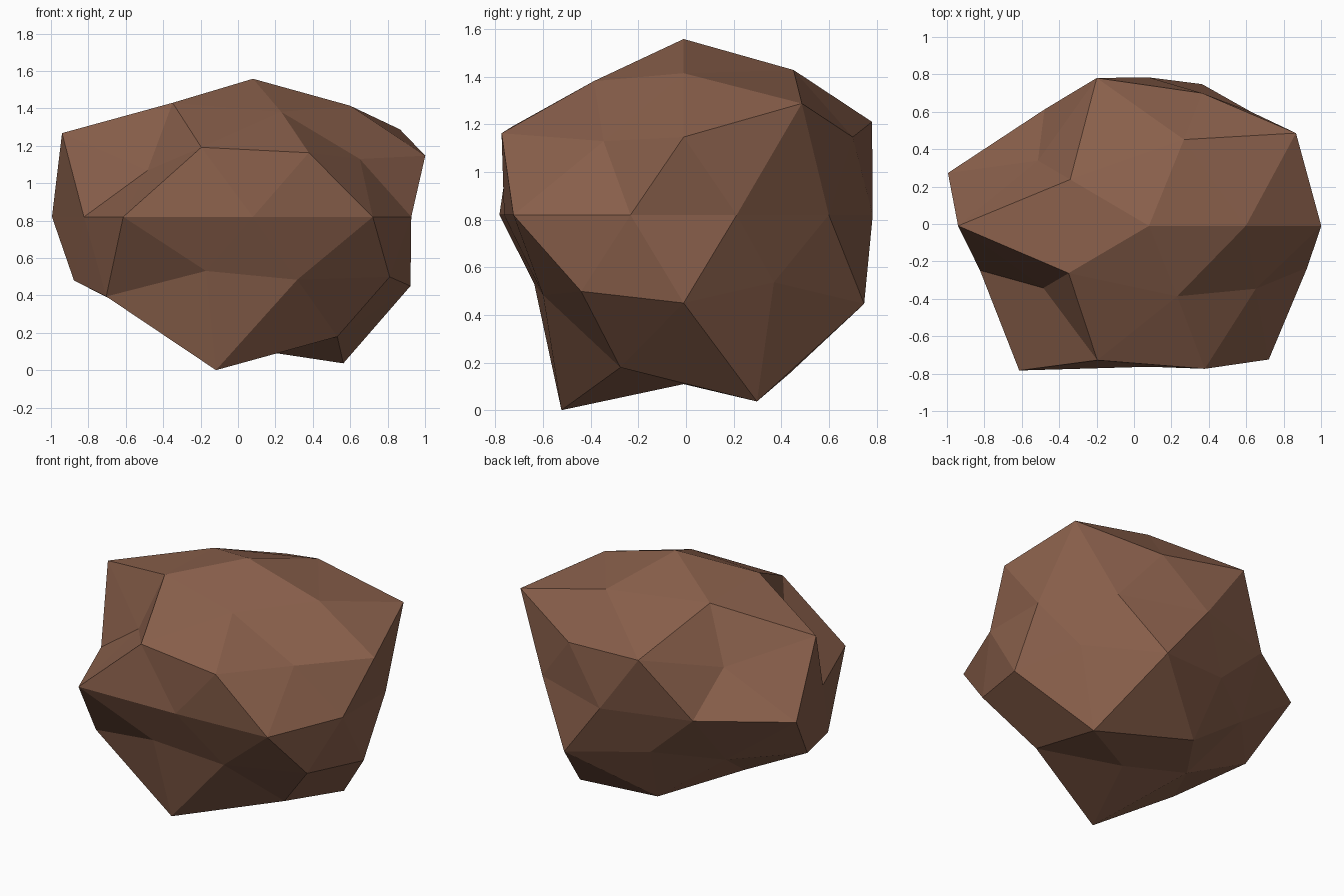
import bpy
import bmesh
import math
from mathutils import Vector

default_cube = bpy.data.objects.get("Cube")
if default_cube:
    bpy.data.objects.remove(default_cube, do_unlink=True)

# Single matte brown for the whole stone
brown = bpy.data.materials.new("earth_brown")
brown.use_nodes = True
colour = (0.25, 0.115, 0.07, 1.0)
brown.diffuse_color = colour
shader = next(n for n in brown.node_tree.nodes if n.type == "BSDF_PRINCIPLED")
shader.inputs["Base Color"].default_value = colour
shader.inputs["Roughness"].default_value = 0.9

# Bulge of each ring of the sphere, from the crown down, each ring going round from +x
RINGS = [
    [1.04],
    [0.985, 1.09, 0.99, 1.01, 0.93],
    [1.2, 1.1, 1.2, 1.05, 0.83],
    [1.03, 1.03, 0.82, 0.78, 1.08],
    [0.89, 0.93, 0.98, 0.95, 1.13, 0.95, 1.18, 0.93, 1.09, 0.89],
    [0.89, 0.9, 1.07, 0.91, 1.01],
    [0.99, 1.08, 0.9, 1.14, 0.9],
    [1.23, 1.1, 0.95, 1.34, 1.06],
    [1.0],
]

# Small sideways shifts of the most pronounced corners: (ring, position) -> offset
NUDGES = {
    (1, 1): (0.01, 0.02, -0.05),
    (2, 0): (-0.04, 0.01, 0.02),
    (2, 1): (0.01, 0.07, -0.02),
    (2, 3): (0, -0.03, -0.02),
    (3, 4): (0, -0.02, 0),
    (6, 1): (0, 0.05, 0.03),
    (7, 0): (-0.04, 0, -0.04),
    (7, 3): (0.02, 0.03, -0.01),
}

CENTRE = Vector((0.08, -0.01, 0.82))
STRETCH = Vector((1.0, 0.81, 0.71))


def ring_order(vert):
    """Sort key: height first, then the angle around the vertical axis."""
    angle = (math.atan2(vert.co.y, vert.co.x) + 0.1) % math.tau
    return (-round(vert.co.z, 2), angle)


def shape_boulder(bm):
    """Push every corner of the sphere in or out to make an irregular stone."""
    corners = iter(sorted(bm.verts, key=ring_order))
    for ring, bulges in enumerate(RINGS):
        for position, bulge in enumerate(bulges):
            vert = next(corners)
            offset = Vector(NUDGES.get((ring, position), (0, 0, 0)))
            vert.co = CENTRE + vert.co.normalized() * bulge * STRETCH + offset


# Boulder: a faceted low-poly sphere, knocked out of shape
bm = bmesh.new()
bmesh.ops.create_icosphere(bm, subdivisions=2, radius=1.0)
shape_boulder(bm)
bmesh.ops.recalc_face_normals(bm, faces=bm.faces)
for face in bm.faces:
    face.smooth = False
mesh = bpy.data.meshes.new("boulder")
bm.to_mesh(mesh)
bm.free()
mesh.materials.append(brown)
boulder = bpy.data.objects.new("boulder", mesh)
bpy.context.collection.objects.link(boulder)
